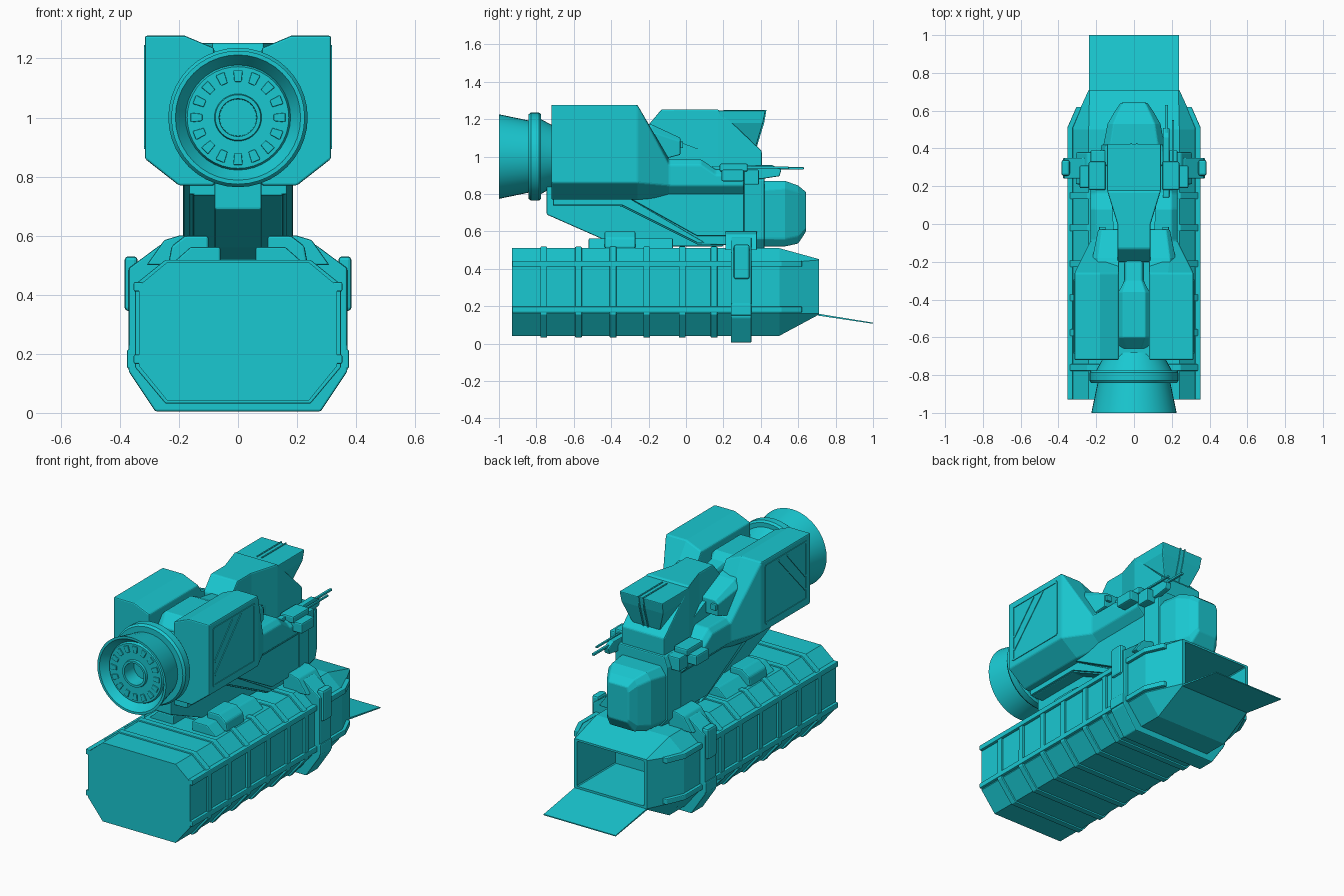
import bpy, bmesh, math

if "Cube" in bpy.data.objects:
    bpy.data.objects.remove(bpy.data.objects["Cube"])

mat = bpy.data.materials.new("teal_paint")
mat.diffuse_color = (0.01, 0.58, 0.64, 1)
mat.use_nodes = True
mat.node_tree.nodes["Principled BSDF"].inputs["Base Color"].default_value = mat.diffuse_color


def loft(name, rings, bevel=0.0, mirror=False, caps=True):
    """Skin equal-length point rings, close the ends, optionally bevel and mirror in x."""
    bm = bmesh.new()
    vs = [[bm.verts.new(p) for p in r] for r in rings]
    n = len(rings[0])
    for a, b in zip(vs, vs[1:]):
        for i in range(n):
            bm.faces.new((a[i], a[(i + 1) % n], b[(i + 1) % n], b[i]))
    if caps:
        bm.faces.new(vs[0][::-1])
        bm.faces.new(vs[-1])
    bmesh.ops.recalc_face_normals(bm, faces=bm.faces)
    me = bpy.data.meshes.new(name)
    bm.to_mesh(me)
    bm.free()
    me.materials.append(mat)
    ob = bpy.data.objects.new(name, me)
    bpy.context.collection.objects.link(ob)
    if bevel:
        m = ob.modifiers.new("bevel", 'BEVEL')
        m.width, m.segments, m.angle_limit = bevel, 2, math.radians(25)
        m.limit_method = 'ANGLE'
    if mirror:
        m = ob.modifiers.new("mirror", 'MIRROR')
        m.use_mirror_merge = False
    return ob


def side(name, pts, x0, x1, **k):
    """Extrude a (y, z) profile along x."""
    return loft(name, [[(x, y, z) for y, z in pts] for x in (x0, x1)], **k)


def box(name, x, y, z, **k):
    return side(name, [(y[0], z[0]), (y[1], z[0]), (y[1], z[1]), (y[0], z[1])], *x, **k)


def along_y(name, sections, **k):
    """Loft (x, z) sections given as (y, points)."""
    return loft(name, [[(x, y, z) for x, z in pts] for y, pts in sections], **k)


def octagon(wb, ws, wt, z0, z1, z2, z3):
    half = [(wb, z0), (ws, z1), (ws, z2), (wt, z3)]
    return half + [(-x, z) for x, z in half[::-1]]


def rect(w, z0, z1):
    return [(w, z0), (w, z1), (-w, z1), (-w, z0)]


def lathe(name, prof, n=40):
    rings = [[(r * math.cos(t), y, 1.0 + r * math.sin(t))
              for t in (2 * math.pi * i / n for i in range(n))] for r, y in prof]
    ob = loft(name, rings)
    bpy.ops.object.select_all(action='DESELECT')
    ob.select_set(True)
    bpy.context.view_layer.objects.active = ob
    bpy.ops.object.shade_smooth_by_angle(angle=math.radians(25))
    return ob


# Cargo container: hollow shell with open tapered rear
hull = octagon(.24, .336, .24, .042, .16, .43, .51)
hole = octagon(.215, .22, .215, .172, .177, .435, .44)
along_y("container", [(-.93, hull), (.5, hull), (.71, octagon(.235, .24, .235, .155, .16, .447, .452)),
                      (.71, hole), (-.88, hole)])
rib = octagon(.246, .349, .246, .032, .155, .435, .518)
for i, y in enumerate((-.76, -.575, -.39, -.21, -.02, .15)):
    along_y(f"container_rib_{i}", [(y - .018, rib), (y + .018, rib)], bevel=.004)
for tag, z in (("upper", .427), ("lower", .182)):
    loft(f"{tag}_rail", [[(x - .03, y, z - .016), (x, y, z - .016), (x, y, z + .016), (x - .03, y, z + .016)]
                         for y, x in ((-.93, .353), (.51, .353), (.62, .305))], bevel=.005, mirror=True)
side("loading_ramp", [(.705, .15), (1.0, .106), (1.0, .112), (.705, .16)], -.237, .237)

# Clamp band around the container with latches
band = octagon(.28, .37, .262, .005, .14, .49, .57)
along_y("clamp_band", [(.24, band), (.35, band)], bevel=.006)
box("clamp_latch", (.34, .384), (.255, .34), (.345, .53), bevel=.012, mirror=True)
box("latch_foot", (.34, .376), (.24, .35), (.15, .215), bevel=.006, mirror=True)
along_y("clamp_bracket", [(y, [(.15, .5), (.31, .5), (.25, .585), (.2, .6), (.15, .6)])
                          for y in (.21, .38)], bevel=.006, mirror=True)

# Landing pads on the container roof
along_y("roof_pad", [(y, [(.06, .5), (.23, .5), (.16, .562), (.06, .562)])
                     for y in (-.52, -.07)], bevel=.006, mirror=True)
along_y("roof_pad_box", [(y, [(.1, .51), (.235, .51), (.225, .565), (.18, .6), (.1, .6)])
                         for y in (-.435, -.27)], bevel=.008, mirror=True)

# Lower body: narrow keel, wide belly and rear cabin
side("keel", [(-.745, .84), (-.745, .69), (-.45, .56), (-.3, .52), (.2, .52), (.2, .8)], -.08, .08, bevel=.006)
side("belly", [(-.71, .8), (-.71, .735), (-.35, .735), (.06, .53), (.31, .525), (.31, .82)], -.152, .152, bevel=.006)
side("belly_lip", [(-.71, .775), (-.71, .74), (-.34, .74), (.06, .54), (.1, .54), (-.3, .775)],
     .14, .165, bevel=.004, mirror=True)
side("belly_flank", [(-.3, .775), (.06, .575), (.31, .575), (.31, .82), (-.3, .82)], .14, .185, bevel=.006, mirror=True)
along_y("cabin_frame", [(.31, octagon(.15, .187, .16, .51, .56, .87, .93)),
                        (.42, octagon(.13, .172, .15, .51, .56, .87, .93))], bevel=.006)
along_y("rear_cabin", [(.4, octagon(.13, .165, .13, .52, .56, .82, .87)),
                       (.53, octagon(.11, .14, .11, .52, .56, .83, .87)),
                       (.6, octagon(.08, .10, .08, .535, .575, .81, .845)),
                       (.642, octagon(.06, .07, .06, .6, .62, .78, .81))], bevel=.006)

# Side pods that narrow into rear arms
full = [(.08, .77), (.2, .77), (.315, .86), (.315, 1.277), (.18, 1.277), (.08, 1.235)]


def arm(top, w=.23):
    return [(.08, .78), (.165, .78), (w, .845), (w, top - .03), (w - .03, top), (.08, top)]


along_y("side_pod", [(-.72, full), (-.26, full), (-.09, arm(.985)), (.08, arm(.985)), (.16, arm(.93)),
                     (.31, arm(.93))], bevel=.007, mirror=True)
# Raised panel frame with diagonal braces on each pod
for i, (a, b) in enumerate((((-.68, .9), (-.68, 1.24)), ((-.68, 1.24), (-.3, 1.24)), ((-.3, 1.24), (-.3, .9)),
                            ((-.3, .9), (-.68, .9)), ((-.67, .96), (-.42, 1.23)), ((-.67, 1.04), (-.5, 1.23)))):
    L = math.dist(a, b)
    u, v = (b[0] - a[0]) / L * .006, (b[1] - a[1]) / L * .006
    side(f"pod_panel_trim_{i}", [(a[0] - v, a[1] + u), (b[0] - v, b[1] + u), (b[0] + v, b[1] - u),
                                 (a[0] + v, a[1] - u)], .31, .319, mirror=True)
along_y("pod_exhaust", [(-.25, [(.08, .97), (.22, .97), (.22, 1.14), (.19, 1.19), (.08, 1.19)]),
                        (-.18, [(.08, .97), (.22, .97), (.22, 1.13), (.19, 1.17), (.08, 1.17)]),
                        (-.03, [(.08, 1.01), (.19, 1.01), (.19, 1.08), (.17, 1.1), (.08, 1.1)])],
        bevel=.005, mirror=True)
box("exhaust_knob", (.15, .185), (-.04, -.015), (1.045, 1.08), bevel=.004, mirror=True)

# Core between the pods with a rounded top hump
along_y("core", [(-.71, rect(.1, .77, 1.14)), (-.2, rect(.1, .77, 1.14)), (.31, rect(.13, .77, .95))])
along_y("core_hump", [(-.66, octagon(.08, .08, .04, 1.0, 1.05, 1.12, 1.15)),
                      (-.6, octagon(.082, .082, .06, 1.0, 1.05, 1.19, 1.215)),
                      (-.36, octagon(.082, .082, .06, 1.0, 1.05, 1.19, 1.215)),
                      (-.3, octagon(.05, .05, .04, 1.0, 1.05, 1.17, 1.19)),
                      (-.18, octagon(.05, .05, .04, 1.0, 1.05, 1.15, 1.17))], bevel=.005)

# Dorsal fin with rear hood
along_y("dorsal_fin", [(-.2, rect(.088, .9, 1.17)), (-.13, rect(.088, .85, 1.253)), (.0, rect(.088, .8, 1.253)),
                       (.17, rect(.14, .8, 1.253)), (.405, rect(.14, .8, 1.03))], bevel=.007)
loft("rear_hood", [[(w, y0, z), (w, y1, z), (-w, y1, z), (-w, y0, z)] for z, w, y0, y1 in
                   ((1.04, .085, .25, .37), (1.18, .138, .2, .412), (1.245, .142, .17, .425))], bevel=.005)
for x in (-.015, .015):
    side("hood_divider", [(.2, 1.24), (.2, 1.249), (.43, 1.249), (.418, 1.18), (.375, 1.04), (.36, 1.04)],
         x - .004, x + .004)

# Shoulder blocks and rear-facing gun
box("shoulder_block", (.15, .288), (.19, .31), (.868, .93), bevel=.008, mirror=True)
box("shoulder_cap", (.15, .24), (.18, .33), (.92, .962), bevel=.008, mirror=True)
box("shoulder_bracket", (.15, .23), (.31, .39), (.85, .93), bevel=.006, mirror=True)
side("gun_body", [(.14, .9), (.14, .95), (.46, .955), (.51, .93), (.5, .895), (.4, .88)], .153, .187, bevel=.005)
box("gun_barrel", (.164, .18), (.3, .63), (.93, .944), bevel=.004)
box("gun_side_barrel", (.2, .213), (.28, .55), (.935, .947), bevel=.004)

# Front thruster: flared bell, collar, recessed disc and hub
lathe("thruster_bell", [(.15, -.68), (.17, -.72), (.2, -.775), (.226, -.775), (.236, -.787), (.236, -.828),
                        (.226, -.842), (.193, -.842), (.226, -1.0), (.212, -1.0), (.178, -.95), (.172, -.965),
                        (.08, -.965), (.077, -.978), (.064, -.978), (.062, -.89), (.001, -.89)])
for i in range(16):
    t = 2 * math.pi * i / 16
    c, s = math.cos(t), math.sin(t)
    loft(f"thruster_vane_{i:02d}", [[(r * c - w * s, y, 1 + r * s + w * c) for r, w in
                                     ((.121, -.012), (.16, -.016), (.16, .016), (.121, .012))]
                                    for y in (-.955, -.972)], bevel=.003)
